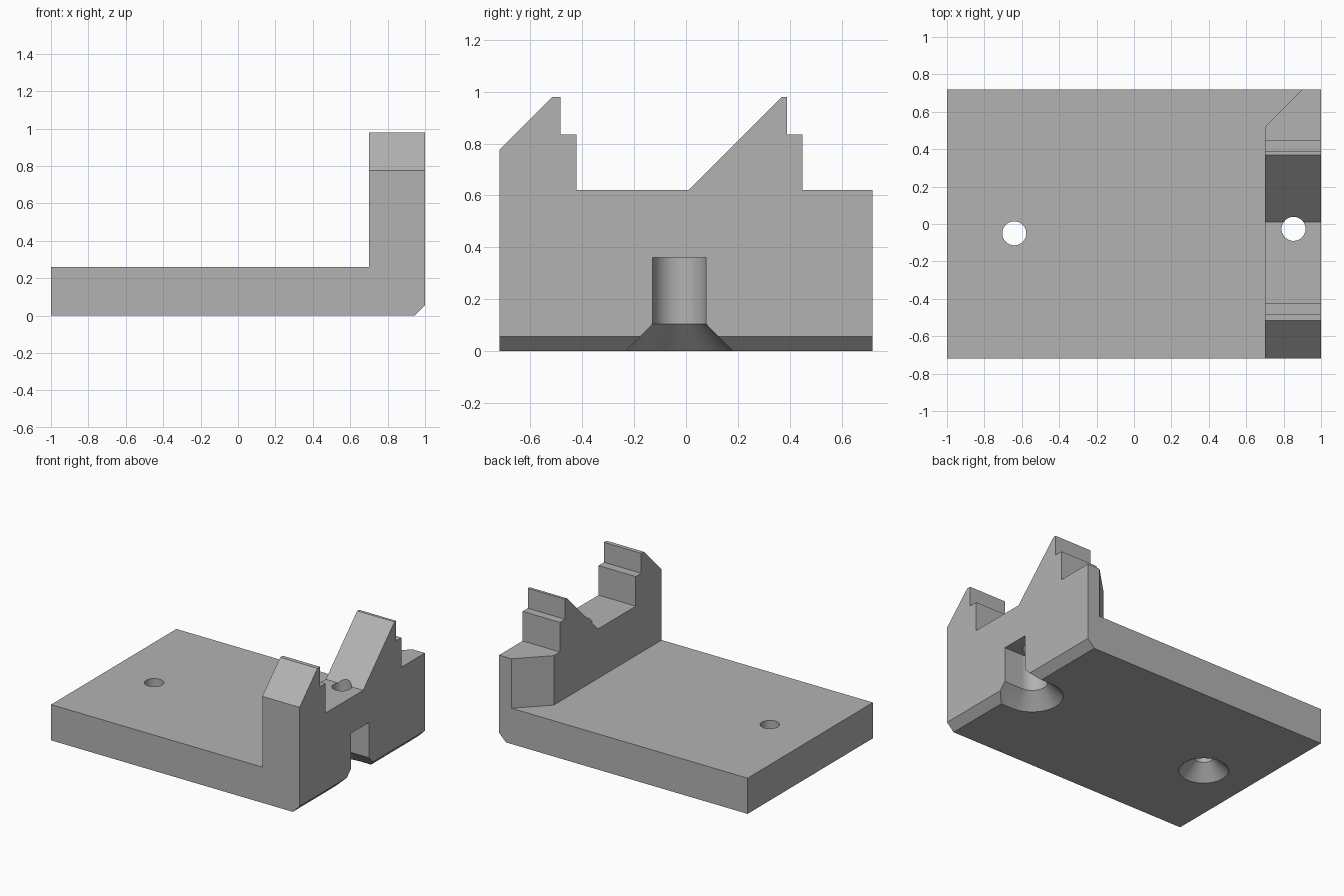
import bpy, bmesh, math
from mathutils import Vector

cube = bpy.data.objects.get("Cube")
if cube:
    bpy.data.objects.remove(cube, do_unlink=True)

grey = bpy.data.materials.new("plain grey")
grey.use_nodes = True
COLOUR = (0.45, 0.45, 0.45, 1)
grey.diffuse_color = COLOUR
grey.node_tree.nodes["Principled BSDF"].inputs["Base Color"].default_value = COLOUR


def add_object(name, bm):
    bmesh.ops.recalc_face_normals(bm, faces=bm.faces)
    mesh = bpy.data.meshes.new(name)
    bm.to_mesh(mesh)
    bm.free()
    mesh.materials.append(grey)
    obj = bpy.data.objects.new(name, mesh)
    bpy.context.collection.objects.link(obj)
    return obj


def prism(name, outline, axis, start, end):
    """Extrude a 2D outline along one axis."""
    def place(a, b):
        return {"x": (start, a, b), "y": (a, start, b), "z": (a, b, start)}[axis]
    bm = bmesh.new()
    face = bm.faces.new([bm.verts.new(place(a, b)) for a, b in outline])
    new = bmesh.ops.extrude_face_region(bm, geom=[face])["geom"]
    step = Vector([end - start if axis == k else 0 for k in "xyz"])
    bmesh.ops.translate(bm, vec=step, verts=[v for v in new if isinstance(v, bmesh.types.BMVert)])
    return add_object(name, bm)


def lathe(name, profile, x, y, segments=64):
    """Closed turned solid from (radius, height) points."""
    bm = bmesh.new()
    rings = []
    for r, z in profile:
        angles = [math.tau * i / segments for i in range(segments)]
        rings.append([bm.verts.new((x + r * math.cos(t), y + r * math.sin(t), z)) for t in angles])
    for low, high in zip(rings, rings[1:]):
        for i in range(segments):
            j = (i + 1) % segments
            bm.faces.new((low[i], low[j], high[j], high[i]))
    bm.faces.new(rings[0])
    bm.faces.new(rings[-1])
    return add_object(name, bm)


def combine(obj, tool, operation):
    tool.hide_render = True
    mod = obj.modifiers.new("cut", "BOOLEAN")
    mod.operation, mod.solver, mod.object = operation, "EXACT", tool
    bpy.context.view_layer.objects.active = obj
    bpy.ops.object.modifier_apply(modifier=mod.name)
    bpy.data.objects.remove(tool, do_unlink=True)


DEPTH, PLATE, WALL = 0.72, 0.26, 0.70

# L-shaped body with a chamfered lower edge
bracket = prism("bracket", [(-1, 0), (0.945, 0), (1, 0.055), (1, 0.98), (WALL, 0.98),
                            (WALL, PLATE), (-1, PLATE)], "y", -DEPTH, DEPTH)

# Two stepped, sloping teeth on the upright wall
teeth = [(-0.75, -0.1), (-0.75, 0.745), (-0.485 - 0.03, 0.98), (-0.505, 0.99), (-0.485, 0.99),
         (-0.485, 0.835), (-0.422, 0.835), (-0.422, 0.62), (0.01, 0.62), (0.37, 0.98),
         (0.38, 0.99), (0.39, 0.99), (0.39, 0.835), (0.45, 0.835), (0.45, 0.62),
         (0.75, 0.62), (0.75, -0.1)]
combine(bracket, prism("tooth_outline", teeth, "x", -1.1, 1.1), "INTERSECT")

# Bevelled back corner of the wall
corner = [(WALL - 0.1, 0.42), (1, 0.82), (WALL - 0.1, 0.82)]
combine(bracket, prism("corner_cutter", corner, "z", PLATE, 1.1), "DIFFERENCE")

# Countersunk hole through the plate
combine(bracket, lathe("plate_hole_cutter", [(0.184, -0.02), (0.064, 0.10), (0.064, 0.5)],
                       -0.64, -0.05), "DIFFERENCE")

# Flared pocket under the wall, open to the side, with a hole above it
hx, hy = 0.853, -0.026
pocket = [(0.225, -0.02), (0.103, 0.104), (0.103, 0.36)]
combine(bracket, lathe("pocket_cutter", pocket + [(0.064, 0.36), (0.064, 1.1)], hx, hy), "DIFFERENCE")
slot = [(hy + r, z) for r, z in pocket] + [(hy - r, z) for r, z in reversed(pocket)]
combine(bracket, prism("slot_cutter", slot, "x", hx, 1.1), "DIFFERENCE")

# Smooth holes, crisp edges
bpy.ops.object.select_all(action="DESELECT")
bracket.select_set(True)
bpy.context.view_layer.objects.active = bracket
bpy.ops.object.shade_smooth_by_angle(angle=math.radians(30))
